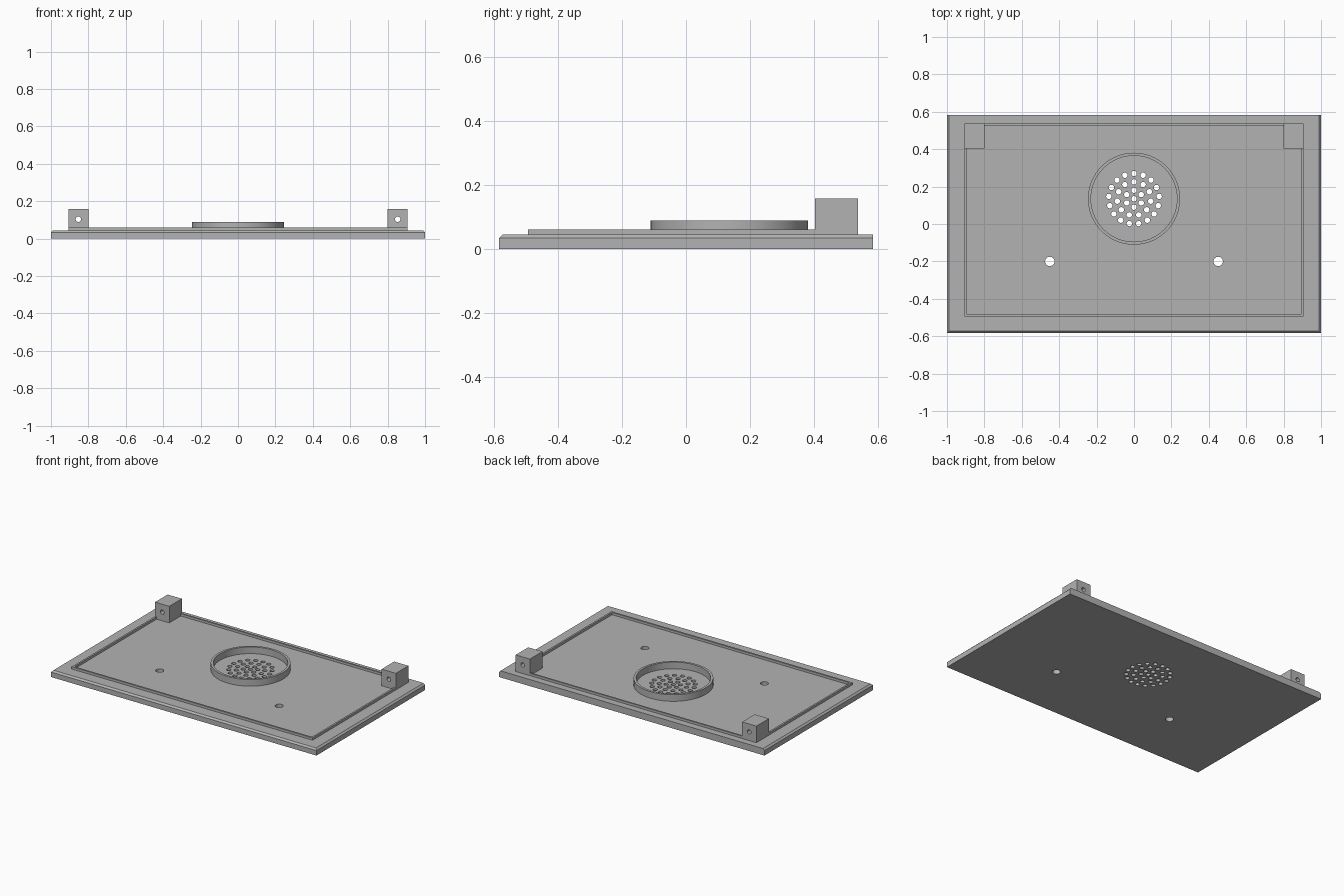
import bpy
import bmesh
import math
from mathutils import Matrix, Vector

old = bpy.data.objects.get("Cube")
if old:
    bpy.data.objects.remove(old, do_unlink=True)

HALF_X, HALF_Y, DECK, CHAMFER = 1.0, 0.584, 0.045, 0.011
RIM_X, RIM_FRONT, RIM_BACK, RIM_TOP, WALL = 0.907, -0.494, 0.538, 0.061, 0.012
POST_X, POST_Y, POST_TOP = 0.8, 0.403, 0.158
SPEAKER = Vector((0, 0.135, 0))

grey = bpy.data.materials.new("plain grey")
grey.use_nodes = True
grey.diffuse_color = (0.45, 0.45, 0.45, 1)
grey.node_tree.nodes["Principled BSDF"].inputs["Base Color"].default_value = grey.diffuse_color


def make_object(name, bm):
    bmesh.ops.recalc_face_normals(bm, faces=bm.faces)
    mesh = bpy.data.meshes.new(name)
    bm.to_mesh(mesh)
    bm.free()
    mesh.materials.append(grey)
    obj = bpy.data.objects.new(name, mesh)
    bpy.context.collection.objects.link(obj)
    return obj


def add_prism(bm, outline, z0, z1):
    face = bm.faces.new([bm.verts.new((x, y, z0)) for x, y in outline])
    top = bmesh.ops.extrude_face_region(bm, geom=[face])["geom"]
    verts = [v for v in top if isinstance(v, bmesh.types.BMVert)]
    bmesh.ops.translate(bm, verts=verts, vec=(0, 0, z1 - z0))
    if not face.is_valid or len(face.link_loops if hasattr(face, "link_loops") else face.loops) == 0:
        return


def rectangle(x0, x1, y0, y1):
    return [(x0, y0), (x1, y0), (x1, y1), (x0, y1)]


def add_drill(bm, centre, radius, depth, axis="Z", sides=32):
    turn = Matrix.Rotation(math.pi / 2, 4, "X") if axis == "Y" else Matrix()
    bmesh.ops.create_cone(bm, cap_ends=True, segments=sides, radius1=radius,
                          radius2=radius, depth=depth,
                          matrix=Matrix.Translation(centre) @ turn)


def cut(obj, bm):
    cutter = make_object("hole_cutter", bm)
    cutter.hide_render = True
    mod = obj.modifiers.new("holes", "BOOLEAN")
    mod.operation, mod.solver, mod.object = "DIFFERENCE", "EXACT", cutter
    activate(obj)
    bpy.ops.object.modifier_apply(modifier=mod.name)
    bpy.data.objects.remove(cutter, do_unlink=True)
    bpy.ops.object.shade_smooth_by_angle(angle=math.radians(30))


def activate(obj):
    bpy.ops.object.select_all(action="DESELECT")
    obj.select_set(True)
    bpy.context.view_layer.objects.active = obj


# Base plate, chamfered on the front and both sides but square at the back
bm = bmesh.new()
add_prism(bm, rectangle(-HALF_X, HALF_X, -HALF_Y, HALF_Y), 0, DECK)
edges = [e for e in bm.edges
         if all(v.co.z > DECK / 2 for v in e.verts)
         and any(v.co.y < 0 for v in e.verts)]
bmesh.ops.bevel(bm, geom=edges, offset=CHAMFER, segments=1, affect="EDGES")
plate = make_object("base_plate", bm)

# Sound holes in concentric rings, and two screw holes
drills = bmesh.new()
for ring, count in enumerate((1, 6, 11, 17)):
    for i in range(count):
        angle = math.tau * i / count
        offset = Vector((math.sin(angle), math.cos(angle), 0)) * 0.045 * ring
        add_drill(drills, SPEAKER + offset, 0.0145, 0.3, sides=20)
for side in (-1, 1):
    add_drill(drills, (side * 0.45, -0.2, 0), 0.025, 0.3)
cut(plate, drills)

# Raised rim: a U around the front and sides, and a back bar between the posts
bm = bmesh.new()
inner = RIM_X - WALL
add_prism(bm, [(-RIM_X, POST_Y), (-RIM_X, RIM_FRONT), (RIM_X, RIM_FRONT), (RIM_X, POST_Y),
               (inner, POST_Y), (inner, RIM_FRONT + WALL),
               (-inner, RIM_FRONT + WALL), (-inner, POST_Y)], DECK, RIM_TOP)
add_prism(bm, rectangle(-POST_X, POST_X, RIM_BACK - WALL, RIM_BACK - 0.001), DECK, RIM_TOP)
make_object("raised_rim", bm)

# Speaker collar
bm = bmesh.new()
loops = []
for radius, z in ((0.246, DECK), (0.246, 0.09), (0.23, 0.09), (0.23, DECK)):
    loops.append([bm.verts.new(SPEAKER + Vector((radius * math.cos(a), radius * math.sin(a), z)))
                  for a in (math.tau * i / 96 for i in range(96))])
for a, b in zip(loops, loops[1:] + loops[:1]):
    for i in range(96):
        j = (i + 1) % 96
        bm.faces.new((a[i], a[j], b[j], b[i]))
collar = make_object("speaker_collar", bm)
activate(collar)
bpy.ops.object.shade_smooth_by_angle(angle=math.radians(30))

# Corner mounting posts, each drilled front to back
for side, name in ((1, "left_post"), (-1, "right_post")):
    bm = bmesh.new()
    x0, x1 = sorted((side * POST_X, side * RIM_X))
    add_prism(bm, rectangle(x0, x1, POST_Y, RIM_BACK), DECK, POST_TOP)
    post = make_object(name, bm)
    drill = bmesh.new()
    add_drill(drill, (side * (POST_X + RIM_X) / 2, (POST_Y + RIM_BACK) / 2, 0.104),
              0.0145, 0.4, axis="Y", sides=24)
    cut(post, drill)
